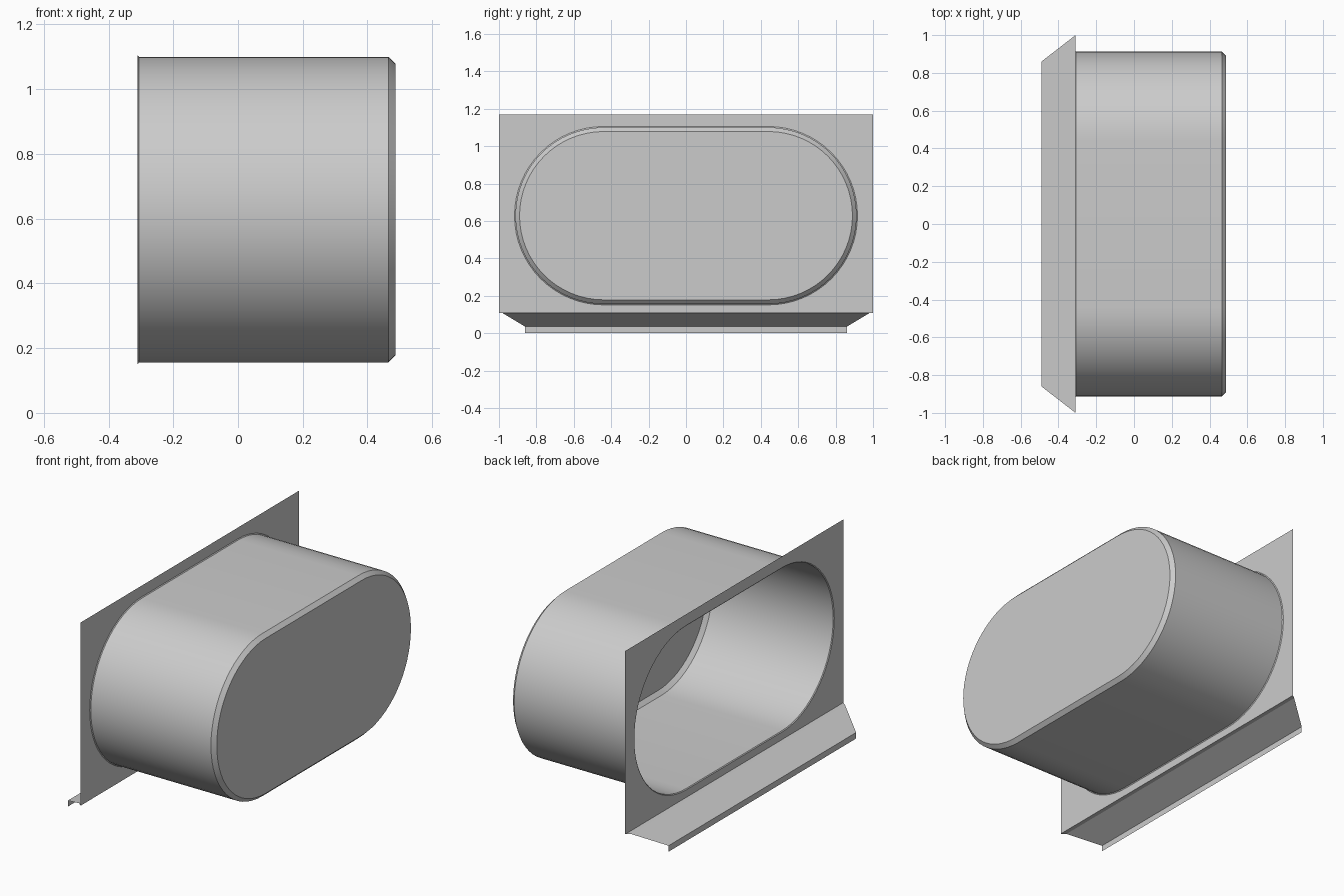
import bpy, bmesh
from math import sin, cos, pi, radians

if "Cube" in bpy.data.objects:
    bpy.data.objects.remove(bpy.data.objects["Cube"])

CZ, HALF, R = 0.628, 0.44, 0.472   # stadium centre height, half straight, radius
PX = -0.31                         # plane of the face plate


def stadium(bm, x, r, seg=32):
    """Loop of verts: two half circles joined by straight runs, in the YZ plane."""
    verts = []
    for side, start in ((1, -pi / 2), (-1, pi / 2)):
        for i in range(seg + 1):
            a = start + pi * i / seg
            verts.append(bm.verts.new((x, side * HALF + r * cos(a), CZ + r * sin(a))))
    return verts


def loop_edges(bm, vs):
    return [bm.edges.new((vs[i], vs[(i + 1) % len(vs)])) for i in range(len(vs))]


def finish(bm, name, smooth=False):
    me = bpy.data.meshes.new(name)
    bm.to_mesh(me)
    bm.free()
    ob = bpy.data.objects.new(name, me)
    bpy.context.collection.objects.link(ob)
    if smooth:
        bpy.ops.object.select_all(action='DESELECT')
        ob.select_set(True)
        bpy.context.view_layer.objects.active = ob
        bpy.ops.object.shade_smooth_by_angle(angle=radians(30))
    return ob


# Hollow oblong duct: tiny flared rim, straight wall, chamfer, flat end cap
bm = bmesh.new()
rings = [stadium(bm, x, r) for x, r in
         ((PX, R + 0.005), (PX + 0.004, R), (0.465, R), (0.487, R - 0.022))]
for a, b in zip(rings, rings[1:]):
    n = len(a)
    for i in range(n):
        j = (i + 1) % n
        bm.faces.new((a[i], a[j], b[j], b[i]))
bm.faces.new(rings[-1])
bmesh.ops.recalc_face_normals(bm, faces=bm.faces)
finish(bm, "oblong_duct", True)

# Face plate with the oblong opening
bm = bmesh.new()
outer = [bm.verts.new((PX, y, z)) for y, z in
         ((-1, 0.107), (1, 0.107), (1, 1.17), (-1, 1.17))]
edges = loop_edges(bm, outer) + loop_edges(bm, stadium(bm, PX, R + 0.005))
bmesh.ops.triangle_fill(bm, edges=edges, use_beauty=True, normal=(1, 0, 0))
finish(bm, "face_plate")

# Folded bottom flange: short ledge, tapering slope, vertical lip
bm = bmesh.new()
rows = [[bm.verts.new((x, s * y, z)) for s in (-1, 1)] for x, y, z in
        ((PX, 1.0, 0.107), (-0.335, 0.98, 0.107), (-0.49, 0.86, 0.035), (-0.49, 0.86, 0.0))]
for a, b in zip(rows, rows[1:]):
    bm.faces.new((a[0], a[1], b[1], b[0]))
finish(bm, "bottom_flange")
